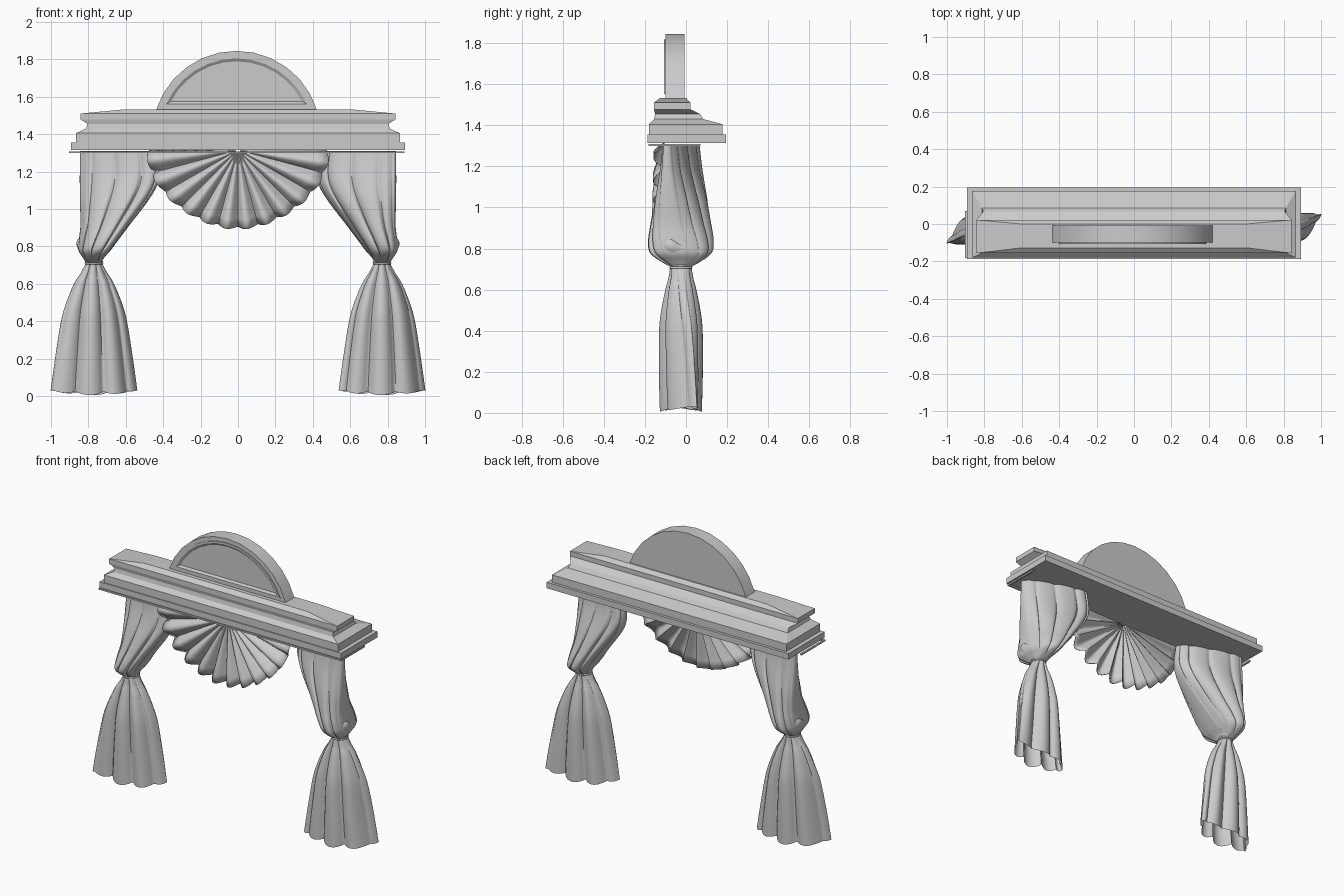
import bpy, bmesh, math
from math import sin, cos, pi

cube = bpy.data.objects.get("Cube")
if cube:
    bpy.data.objects.remove(cube, do_unlink=True)

GREY = (0.6, 0.6, 0.6, 1.0)
mat = bpy.data.materials.new("plain grey")
mat.use_nodes = True
mat.diffuse_color = GREY
mat.node_tree.nodes["Principled BSDF"].inputs["Base Color"].default_value = GREY


def finish(name, bm, angle, recalc=True):
    if recalc:
        bmesh.ops.recalc_face_normals(bm, faces=bm.faces[:])
    mesh = bpy.data.meshes.new(name)
    bm.to_mesh(mesh)
    bm.free()
    mesh.materials.append(mat)
    ob = bpy.data.objects.new(name, mesh)
    bpy.context.scene.collection.objects.link(ob)
    if angle:
        bpy.ops.object.select_all(action="DESELECT")
        bpy.context.view_layer.objects.active = ob
        ob.select_set(True)
        bpy.ops.object.shade_smooth_by_angle(angle=math.radians(angle))
    return ob


def loft(name, rings, angle=0, closed=True, caps=(True, True)):
    """Skin a list of point rings; optionally cap the first and last."""
    bm = bmesh.new()
    rows = [[bm.verts.new(p) for p in ring] for ring in rings]
    n = len(rows[0])
    for a, b in zip(rows, rows[1:]):
        for i in range(n if closed else n - 1):
            j = (i + 1) % n
            bm.faces.new((a[i], a[j], b[j], b[i]))
    for row, cap in zip((rows[0], rows[-1]), caps):
        if cap and closed:
            bm.faces.new(row)
    return finish(name, bm, angle, closed)


def rect(z, x0, x1, y0, y1):
    return [(x0, y0, z), (x1, y0, z), (x1, y1, z), (x0, y1, z)]


def box(name, x0, x1, y0, y1, z0, z1):
    return loft(name, [rect(z0, x0, x1, y0, y1), rect(z1, x0, x1, y0, y1)])


def smooth_rows(keys, steps):
    """Catmull-Rom interpolation through tuples."""
    out = []
    for i in range(len(keys) - 1):
        p0, p1 = keys[max(i - 1, 0)], keys[i]
        p2, p3 = keys[i + 1], keys[min(i + 2, len(keys) - 1)]
        for s in range(steps):
            t = s / steps
            out.append(tuple(
                b + 0.5 * t * (c - a + t * (2*a - 5*b + 4*c - d + t * (3*(b - c) + d - a)))
                for a, b, c, d in zip(p0, p1, p2, p3)))
    return out + [keys[-1]]


# Cornice: stacked mouldings (height, half width, front, back)
tiers = [
    (1.315, .893, -.187, .195), (1.355, .893, -.187, .195),
    (1.355, .865, -.18, .177), (1.405, .865, -.18, .177),
    (1.43, .812, -.155, .085), (1.455, .805, -.15, .068),
    (1.478, .842, -.156, .022), (1.51, .842, -.156, .022),
    (1.533, .60, -.127, 0.0),
]
loft("cornice", [rect(z, -x, x, f, b) for z, x, f, b in tiers])

# Curtain rail with two side returns
box("rail_front", -.903, .89, -.182, -.168, 1.298, 1.308)
for side, x in (("right", -.903), ("left", .878)):
    box("rail_return_" + side, x, x + .012, -.168, .07, 1.298, 1.308)


# Arched pediment with a raised border and sunken panel
def arch(inset, y, n=12):
    cz, r, base = 1.394, .451 - inset, 1.53 + inset * 0.8
    half = math.acos((base - cz) / r)
    angles = [half * (2 * i / n - 1) for i in range(n + 1)]
    return [(r * sin(a) - .008, y, cz + r * cos(a)) for a in angles]


loft("pediment", [arch(i, y) for i, y in (
    (0, -.008), (0, -.1), (.028, -.1), (.028, -.106),
    (.04, -.106), (.056, -.095))], angle=25)

# Fluted fan valance: each flute rises gently and drops sharply
FLUTES, SUB = 12, 8


def fan_point(s, a):
    flute = sin(pi * (FLUTES * a / pi % 1) ** 1.2)
    r = s * (.41 + .065 * cos(a) ** 4 + .016 * flute)
    y = -.108 - .05 * flute * min(1, s * 1.2) - .01 * sin(a) * s
    return (r * cos(a), y, 1.315 - r * sin(a))


count = FLUTES * SUB
fan = loft("fan_valance",
           [[fan_point(.03 + .97 * k / 8, pi * i / count) for i in range(count + 1)]
            for k in range(9)], angle=50, closed=False)
thick = fan.modifiers.new("cloth thickness", "SOLIDIFY")
thick.thickness = .004

# Curtains: the pair is one side turned half round about the middle line
MID, AROUND = -.025, 144


def pair(ob):
    other = ob.copy()
    ob.name, other.name = ob.name + "_right", ob.name + "_left"
    other.rotation_euler.z = pi
    other.location.y = 2 * MID
    bpy.context.scene.collection.objects.link(other)


def power(v, e):
    return math.copysign(abs(v) ** e, v)


# Upper drape: (height, outer x, inner x, half depth, fold depth, skew)
drape_keys = [
    (1.31, -.845, -.43, .045, .3, .068), (1.2, -.846, -.418, .06, .3, .068),
    (1.12, -.846, -.435, .078, .28, .065), (1.03, -.845, -.49, .1, .26, .06),
    (.92, -.842, -.575, .122, .24, .05), (.84, -.85, -.635, .138, .22, .035),
    (.78, -.853, -.68, .135, .2, .02), (.74, -.83, -.715, .095, .16, .005),
    (.712, -.812, -.73, .05, .12, 0),
]


def drape_ring(key):
    z, xo, xi, depth, fold, skew = key
    ring = []
    for i in range(AROUND):
        t = 2 * pi * i / AROUND
        gather = .25 + .75 * (0.5 + 0.5 * cos(t)) ** 0.5
        crease = abs(sin(6 * t + .9 * sin(2 * t) + .4)) ** 0.7 - .6
        k = 1 + fold * gather * 1.6 * crease
        x = (xo + xi) / 2 + (xi - xo) / 2 * cos(t)
        x += .012 * gather * sin(9 * t) * sin(t) ** 2
        y = MID + depth * power(sin(t), .75) * k - skew * cos(t)
        ring.append((x, y, z))
    return ring


pair(loft("curtain_drape", [drape_ring(k) for k in smooth_rows(drape_keys, 5)],
          angle=60, caps=(True, False)))

# Hanging tail: (height, half width, half depth, fold depth, twist)
tail_keys = [
    (.712, .042, .05, .1, 0), (.66, .07, .054, .24, .1), (.6, .107, .066, .32, .2),
    (.5, .148, .082, .36, .4), (.4, .176, .09, .4, .6), (.2, .207, .09, .42, .85),
    (.012, .232, .085, .45, 1),
]


def tail_ring(key):
    z, w, d, fold, twist = key
    ring = []
    for i in range(AROUND):
        t = 2 * pi * i / AROUND
        crease = abs(sin(4.5 * t + .6 * sin(t) + .3)) ** 0.7 - .65
        flat = sin(t) ** 2
        x = -.77 + w * cos(t) * (1 + .3 * fold * crease * flat)
        y = MID + d * power(sin(t), 1 + .6 * twist) * (1 + 1.3 * fold * crease)
        y += (.062 - .016 * cos(t)) * twist * power(cos(t), 3)
        lift = twist ** 4 * (.018 * cos(t) ** 2 - .02 * crease * flat)
        ring.append((x, y, z + lift))
    return ring


pair(loft("curtain_tail", [tail_ring(k) for k in smooth_rows(tail_keys, 5)],
          angle=60, caps=(False, False)))


# Tie bands and the bunched fold above them
def oval_band(name, z, rx, ry, tube, n=32, m=8):
    rings = []
    for i in range(n + 1):
        a = 2 * pi * i / n
        rings.append([(-.77 + (rx + tube * cos(b)) * cos(a),
                       MID + (ry + tube * cos(b)) * sin(a), z + tube * sin(b))
                      for b in (2 * pi * j / m for j in range(m))])
    pair(loft(name, rings, angle=60, caps=(False, False)))


oval_band("upper_tie", .718, .044, .05, .006)
oval_band("lower_tie", .707, .044, .05, .006)

bunch = []
for k in range(1, 12):
    p = pi * k / 12
    bunch.append([(-.81 + .045 * sin(p) * cos(a) * (1 + .08 * sin(5 * a)) + .025 * cos(p),
                   .005 + .085 * sin(p) * sin(a) * (1 + .08 * sin(5 * a)),
                   .785 - .055 * cos(p) + .02 * sin(a))
                  for a in (2 * pi * i / 30 for i in range(30))])
pair(loft("bunched_fold", bunch, angle=60))
